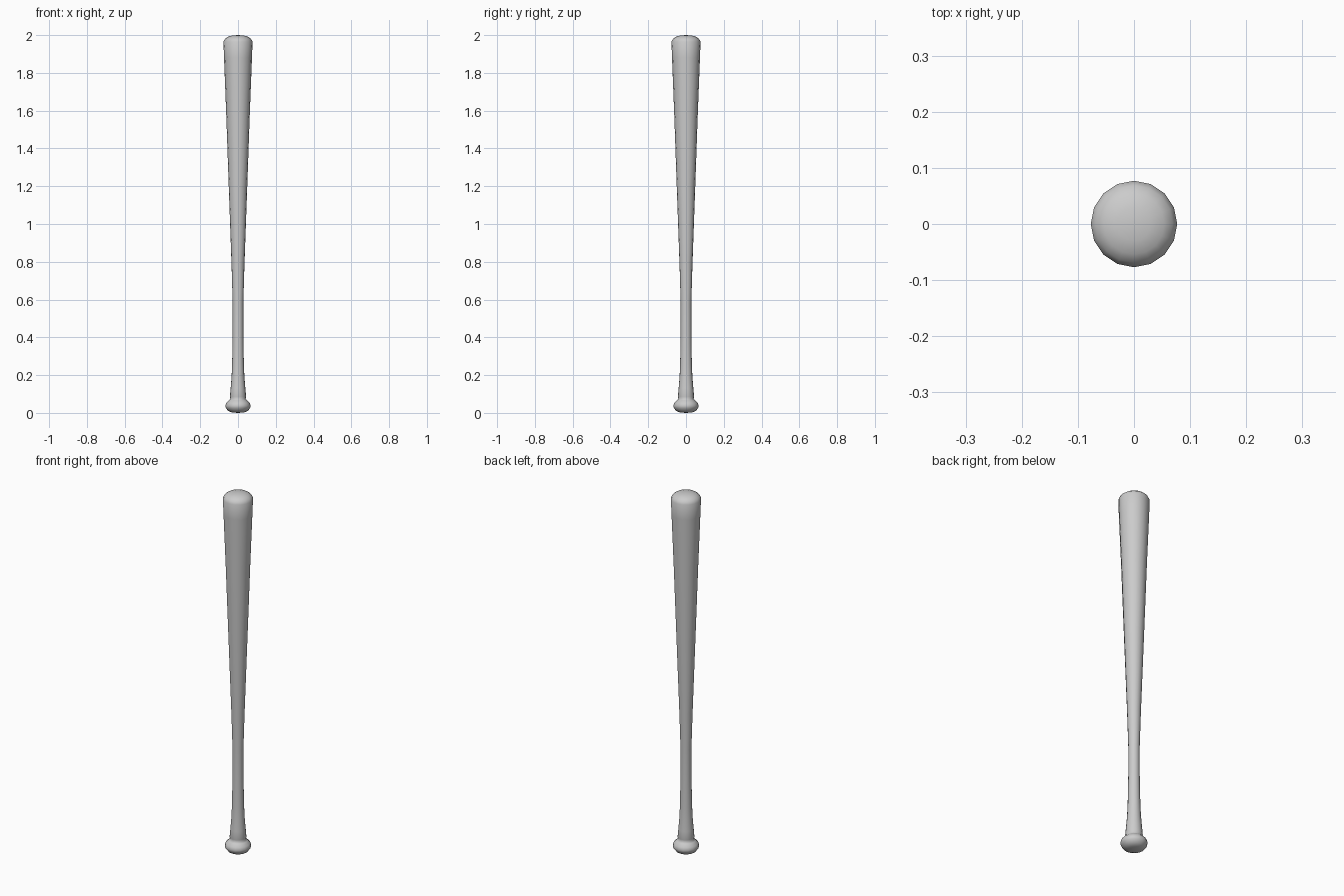
import bpy, bmesh, math

cube = bpy.data.objects.get("Cube")
if cube:
    bpy.data.objects.remove(cube, do_unlink=True)

SIDES = 16

grey = bpy.data.materials.new("plain grey")
grey.use_nodes = True
color = (0.6, 0.6, 0.6, 1)
grey.diffuse_color = color
grey.node_tree.nodes["Principled BSDF"].inputs["Base Color"].default_value = color


def lathe(name, profile):
    """Turn a (radius, height) profile around the z axis; radius 0 is a pole."""
    bm = bmesh.new()
    rings = []
    for r, z in profile:
        if r == 0:
            rings.append([bm.verts.new((0, 0, z))] * SIDES)
        else:
            angles = [2 * math.pi * i / SIDES for i in range(SIDES)]
            rings.append([bm.verts.new((r * math.cos(a), r * math.sin(a), z)) for a in angles])
    for low, high in zip(rings, rings[1:]):
        for i in range(SIDES):
            j = (i + 1) % SIDES
            corners = list(dict.fromkeys((low[i], low[j], high[j], high[i])))
            bm.faces.new(corners).smooth = True
    bmesh.ops.recalc_face_normals(bm, faces=bm.faces)
    mesh = bpy.data.meshes.new(name)
    bm.to_mesh(mesh)
    bm.free()
    mesh.materials.append(grey)
    obj = bpy.data.objects.new(name, mesh)
    bpy.context.collection.objects.link(obj)
    return obj


# Rounded knob, flared handle, tapered barrel and domed tip in one turned piece
lathe("bat", [
    (0, 0), (0.03, 0.002), (0.052, 0.01), (0.064, 0.026), (0.067, 0.037),
    (0.062, 0.052), (0.048, 0.066), (0.04, 0.073),          # knob
    (0.043, 0.085), (0.039, 0.13), (0.034, 0.19), (0.031, 0.26),
    (0.028, 0.42), (0.028, 0.58),                           # handle
    (0.034, 0.78), (0.049, 1.2), (0.063, 1.6), (0.074, 1.88), (0.077, 1.965),  # barrel
    (0.069, 1.98), (0.054, 1.991), (0.03, 1.998), (0, 2),   # tip
])
